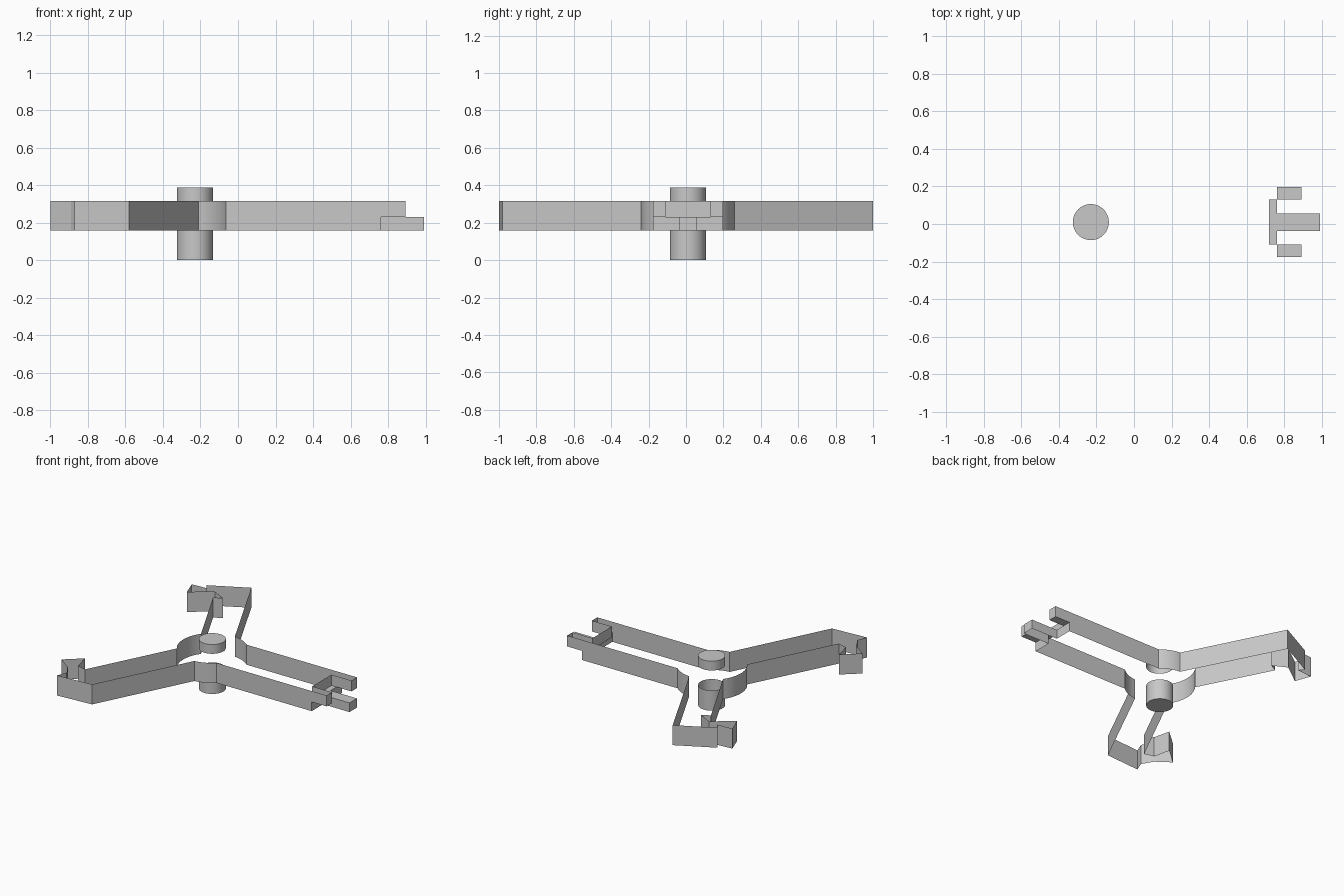
import bpy
import bmesh
from math import cos, sin, atan2, hypot, pi

cube = bpy.data.objects.get("Cube")
if cube:
    bpy.data.objects.remove(cube, do_unlink=True)

HUB = (-0.23, 0.01)               # pin axis; all plan points are relative to it
LOW, STEP, HIGH, TOP = 0.158, 0.23, 0.315, 0.388

grey = bpy.data.materials.new("light_grey")
grey.use_nodes = True
colour = (0.58, 0.58, 0.58, 1)
grey.diffuse_color = colour
grey.node_tree.nodes["Principled BSDF"].inputs["Base Color"].default_value = colour


def finish(name, bm):
    bmesh.ops.remove_doubles(bm, verts=bm.verts, dist=0.0005)
    mesh = bpy.data.meshes.new(name)
    bm.to_mesh(mesh)
    bm.free()
    mesh.materials.append(grey)
    obj = bpy.data.objects.new(name, mesh)
    obj.location = (HUB[0], HUB[1], 0)
    bpy.context.collection.objects.link(obj)
    bpy.ops.object.select_all(action='DESELECT')
    obj.select_set(True)
    bpy.context.view_layer.objects.active = obj
    bpy.ops.object.shade_smooth_by_angle(angle=0.35)


def wall(bm, path, z0, z1):
    """Upright strip along a plan path, outside on its right."""
    for a, b in zip(path, path[1:]):
        bm.faces.new([bm.verts.new(p) for p in
                      ((*a, z0), (*b, z0), (*b, z1), (*a, z1))])


def plate(bm, x0, x1, y0, y1, z, up=True):
    pts = [(x0, y0, z), (x1, y0, z), (x1, y1, z), (x0, y1, z)]
    bm.faces.new([bm.verts.new(p) for p in (pts if up else pts[::-1])])


def arc(a, b, steps):
    """Counter-clockwise arc about the hub from a to b, ends included."""
    t0, t1 = atan2(a[1], a[0]), atan2(b[1], b[0])
    if t1 < t0:
        t1 += 2 * pi
    r0, r1 = hypot(*a), hypot(*b)
    out = []
    for i in range(steps + 1):
        f = i / steps
        r, t = r0 + (r1 - r0) * f, t0 + (t1 - t0) * f
        out.append((r * cos(t), r * sin(t)))
    return out


def flip(p):
    return (p[0], -p[1])


# Hub and three arms: one open-ended band
W = 0.187                          # half width of the tongue arm
END, TIP, PRONG = 0.993, 1.222, 1.123
shoulder, root, back = (0.166, W), (0.02, 0.25), (-0.203, 0.15)
hook_back = [(-0.355, 0.99), (-0.64, 0.843), (-0.61, 0.803), (-0.735, 0.795),
             (-0.69, 0.672), (-0.53, 0.79), (-0.42, 0.733), (-0.484, 0.7)]
hook_front = [(-0.535, -0.81), (-0.612, -0.79), (-0.642, -0.66), (-0.768, -0.77),
              (-0.66, -0.848), (-0.61, -0.933), (-0.64, -1.009), (-0.35, -0.99)]
band = ([(END, W)] + arc(shoulder, root, 10) + hook_back
        + arc(back, flip(back), 20) + hook_front
        + arc(flip(root), flip(shoulder), 10) + [(END, -W)])
bm = bmesh.new()
wall(bm, band, LOW, HIGH)
finish("hub_and_arms", bm)

# Tongue: lower half of the straight arm's end
T = 0.046
half = [(END, -W), (END, -T), (TIP, -T)]
bm = bmesh.new()
wall(bm, half + [flip(p) for p in reversed(half)], LOW, STEP)
plate(bm, END, TIP, -T, T, STEP)
finish("tongue", bm)

# Fork: upper half, two hollow prongs around a notch
N, NOTCH = 0.12, 0.95
half = [(END, -W), (PRONG, -W), (PRONG, -N), (NOTCH, -N)]
bm = bmesh.new()
wall(bm, half + [flip(p) for p in reversed(half)], STEP, HIGH)
plate(bm, NOTCH, END, -N, N, STEP)
for y0, y1 in ((-W, -N), (N, W)):
    plate(bm, END, PRONG, y0, y1, STEP, up=False)
finish("fork", bm)


# Pin ends above and below the hub, each capped on its outer side
def pin(name, z0, z1, cap_z):
    n, r = 48, 0.096
    ring = [(r * cos(2 * pi * i / n), r * sin(2 * pi * i / n)) for i in range(n)]
    b = bmesh.new()
    wall(b, ring + ring[:1], z0, z1)
    cap = ring if cap_z == z1 else ring[::-1]
    b.faces.new([b.verts.new((x, y, cap_z)) for x, y in cap])
    finish(name, b)


pin("lower_pin", 0, LOW, 0)
pin("upper_pin", HIGH, TOP, TOP)
